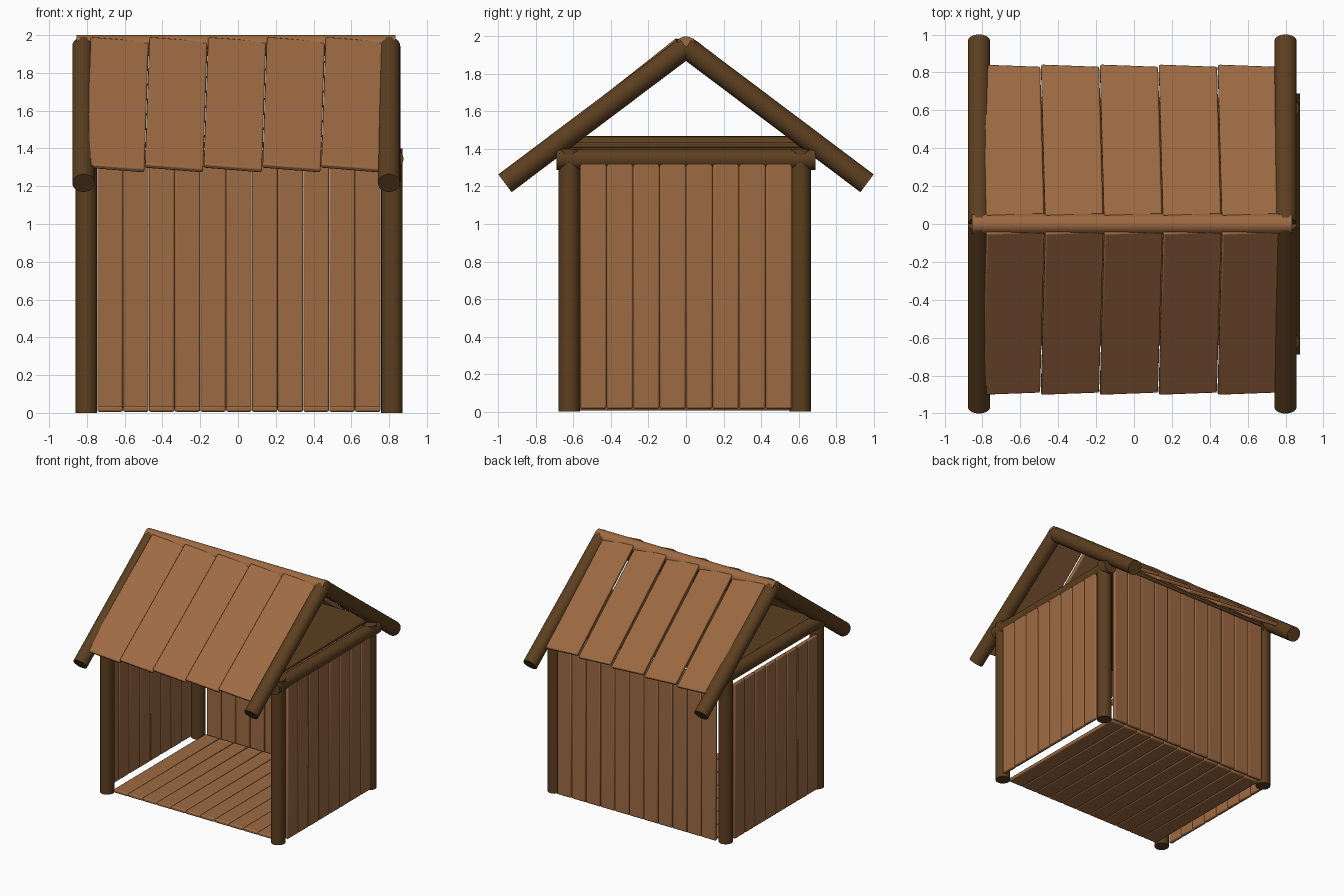
import bpy, math
from mathutils import Vector, Matrix

if "Cube" in bpy.data.objects:
    bpy.data.objects.remove(bpy.data.objects["Cube"])


def material(name, color):
    m = bpy.data.materials.new(name)
    m.diffuse_color = color
    m.use_nodes = True
    m.node_tree.nodes["Principled BSDF"].inputs["Base Color"].default_value = m.diffuse_color
    return m


LOG = material("dark_log", (0.107, 0.049, 0.014, 1))
PLANK = material("plank_wood", (0.34, 0.145, 0.055, 1))


def log(name, a, b, r, mat=LOG):
    a, b = Vector(a), Vector(b)
    bpy.ops.mesh.primitive_cylinder_add(vertices=24, radius=r, depth=(b - a).length)
    o = bpy.context.object
    o.name = name
    o.matrix_world = Matrix.Translation((a + b) / 2) @ (b - a).to_track_quat('Z', 'Y').to_matrix().to_4x4()
    o.data.materials.append(mat)
    bpy.ops.object.shade_smooth_by_angle(angle=math.radians(40))
    return o


def plank(name, center, size, rotation=Matrix(), mat=PLANK):
    bpy.ops.mesh.primitive_cube_add(size=1)
    o = bpy.context.object
    o.name = name
    o.data.transform(Matrix.Diagonal((*size, 1)))
    o.matrix_world = Matrix.Translation(center) @ rotation
    o.data.materials.append(mat)
    b = o.modifiers.new("soft_edges", 'BEVEL')
    b.width, b.segments = 0.009, 2
    bpy.ops.object.shade_smooth_by_angle(angle=math.radians(40))
    return o


# Corner posts
for x in (-0.803, 0.815):
    for y in (-0.622, 0.61):
        log("corner_post", (x, y, 0), (x, y, 1.40), 0.057)

# Side beams, the left one a little higher
log("right_beam", (0.82, -0.69, 1.345), (0.82, 0.69, 1.345), 0.056)
log("left_beam", (-0.805, -0.66, 1.412), (-0.805, 0.66, 1.412), 0.056)

# Ceiling panel under the roof
plank("ceiling", (0, 0.005, 1.42), (1.60, 1.29, 0.03), mat=LOG)

# Floor boards and back wall boards
for i in range(11):
    x = -0.677 + 0.1364 * i
    plank("floor_board", (x, 0, 0.021), (0.135, 1.24, 0.03))
    plank("back_wall_board", (x, 0.652, 0.70), (0.135, 0.03, 1.385))

# Side wall boards
for x in (-0.843, 0.853):
    for i in range(8):
        plank("side_wall_board", (x, -0.494 + 0.1412 * i, 0.675), (0.03, 0.14, 1.32))

# Gable rafters
for x in (-0.818, 0.80):
    for s in (-1, 1):
        log("rafter", (x, 0, 1.943), (x, s * 0.965, 1.217), 0.059)

# Ridge pole
log("ridge_pole", (-0.855, 0, 1.945), (0.835, 0, 1.945), 0.055, PLANK)

# Roof boards: pitched, slightly fanned and tilted like overlapping shingles
PITCH = math.radians(38.3)
for s, near, far, lift in ((-1, 0.035, 0.89, 1.98), (1, 0.035, 0.83, 1.97)):
    length = (far - near) / math.cos(PITCH)
    mid = (near + far) / 2
    for i in range(5):
        rot = (Matrix.Rotation(-s * PITCH, 4, 'X')
               @ Matrix.Rotation(math.radians(s * 1.2), 4, 'Z')
               @ Matrix.Rotation(math.radians(5), 4, 'Y'))
        plank("roof_board", (-0.638 + 0.311 * i, s * mid, lift - 0.7535 * mid),
              (0.308, length, 0.03), rot)
